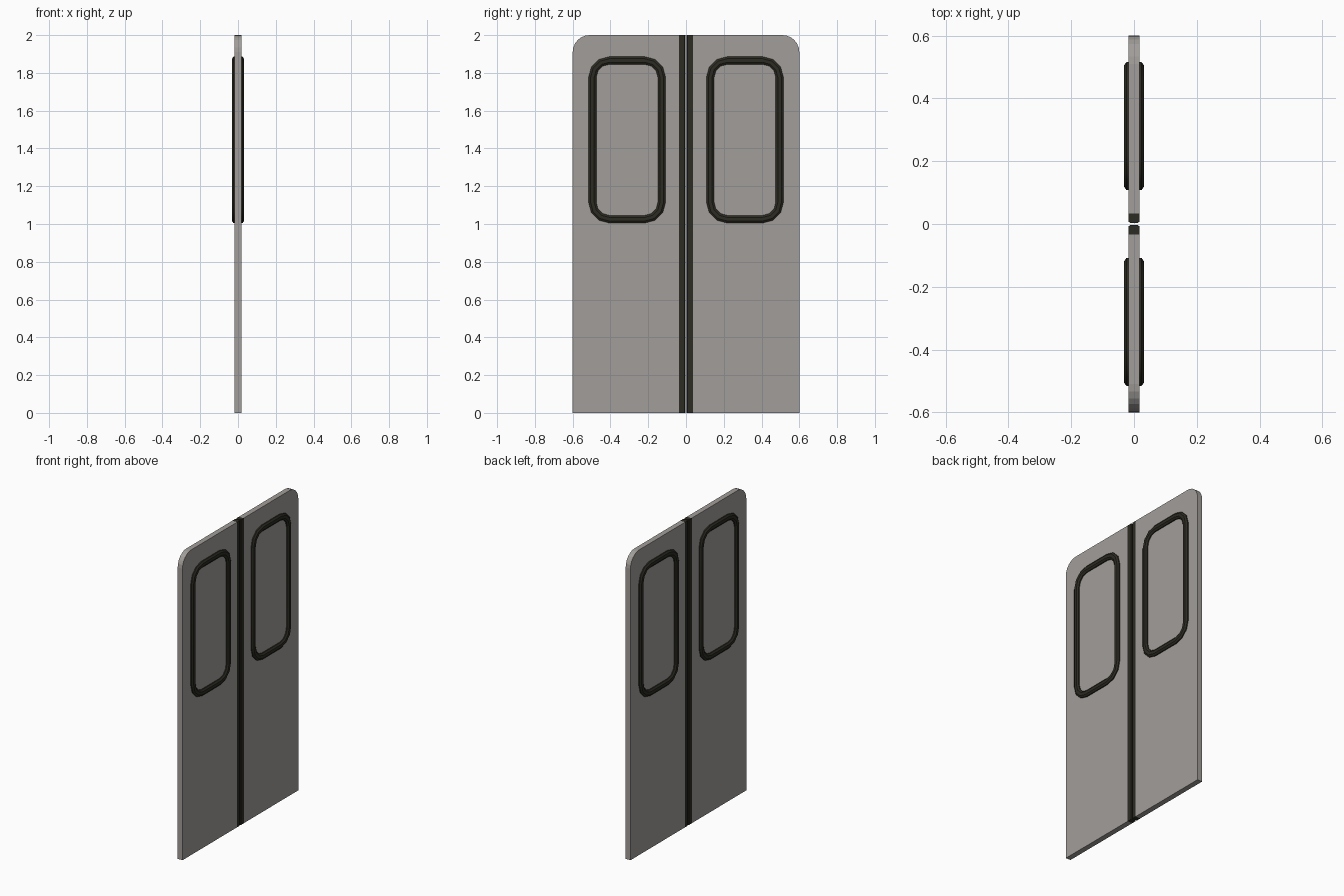
import bpy, bmesh, math

if "Cube" in bpy.data.objects:
    bpy.data.objects.remove(bpy.data.objects["Cube"])

def material(name, rgb):
    m = bpy.data.materials.new(name)
    m.diffuse_color = (*rgb, 1)
    m.use_nodes = True
    m.node_tree.nodes["Principled BSDF"].inputs["Base Color"].default_value = m.diffuse_color
    return m

METAL = material("warm_grey_metal", (0.36, 0.34, 0.32))
RUBBER = material("black_rubber", (0.025, 0.024, 0.016))

def finish(name, bm, mat, smooth=False):
    bmesh.ops.recalc_face_normals(bm, faces=bm.faces)
    me = bpy.data.meshes.new(name)
    bm.to_mesh(me)
    bm.free()
    me.materials.append(mat)
    ob = bpy.data.objects.new(name, me)
    bpy.context.collection.objects.link(ob)
    if smooth:
        bpy.ops.object.select_all(action='DESELECT')
        ob.select_set(True)
        bpy.context.view_layer.objects.active = ob
        bpy.ops.object.shade_smooth_by_angle(angle=math.radians(35))
    return ob

def arc(cy, cz, r, start, n):
    return [(cy + r * math.cos(start + math.pi / 2 * i / n),
             cz + r * math.sin(start + math.pi / 2 * i / n)) for i in range(n + 1)]

def loft(bm, rings, cap):
    # joins successive vertex rings with quads
    vs = [[bm.verts.new(p) for p in ring] for ring in rings]
    n = len(vs[0])
    pairs = list(zip(vs, vs[1:]))
    if cap:
        bm.faces.new(vs[0])
        bm.faces.new(vs[-1])
    else:
        pairs.append((vs[-1], vs[0]))
    for a, b in pairs:
        for i in range(n):
            j = (i + 1) % n
            bm.faces.new((a[i], a[j], b[j], b[i]))

def panel(side, label):
    # flat leaf with one rounded upper corner
    outline = [(0.034, 2.0), (0.034, 0), (0.6, 0)] + arc(0.51, 1.91, 0.09, 0, 6)
    bm = bmesh.new()
    loft(bm, [[(x, side * y, z) for y, z in outline] for x in (-0.0175, 0.0175)], True)
    finish("door_panel_" + label, bm, METAL)

def seal(side, label):
    # rubber strip along the meeting edge
    section = [(-0.0178, 0.036), (-0.0178, 0.008), (-0.012, 0.003),
               (0.012, 0.003), (0.0178, 0.008), (0.0178, 0.036)]
    bm = bmesh.new()
    loft(bm, [[(x, side * y, z) for x, y in section] for z in (0, 2)], True)
    finish("edge_seal_" + label, bm, RUBBER)

def window_frame(side, label):
    # bevelled rounded ring standing proud on both faces
    y0, y1, z0, z1, r0 = 0.108, 0.516, 1.005, 1.886, 0.11
    section = [(-0.024, 0), (-0.032, 0.011), (-0.032, 0.030), (-0.024, 0.041),
               (0.024, 0.041), (0.032, 0.030), (0.032, 0.011), (0.024, 0)]
    rings = []
    for x, d in section:
        r = r0 - d
        a, b, c, e = y0 + r0, y1 - r0, z0 + r0, z1 - r0
        pts = []
        for k, (cy, cz) in enumerate([(b, e), (a, e), (a, c), (b, c)]):
            pts += arc(cy, cz, r, k * math.pi / 2, 3)
        rings.append([(x, side * y, z) for y, z in pts])
    bm = bmesh.new()
    loft(bm, rings, False)
    finish("window_frame_" + label, bm, RUBBER, True)

for side, label in ((-1, "near"), (1, "far")):
    panel(side, label)
    seal(side, label)
    window_frame(side, label)
